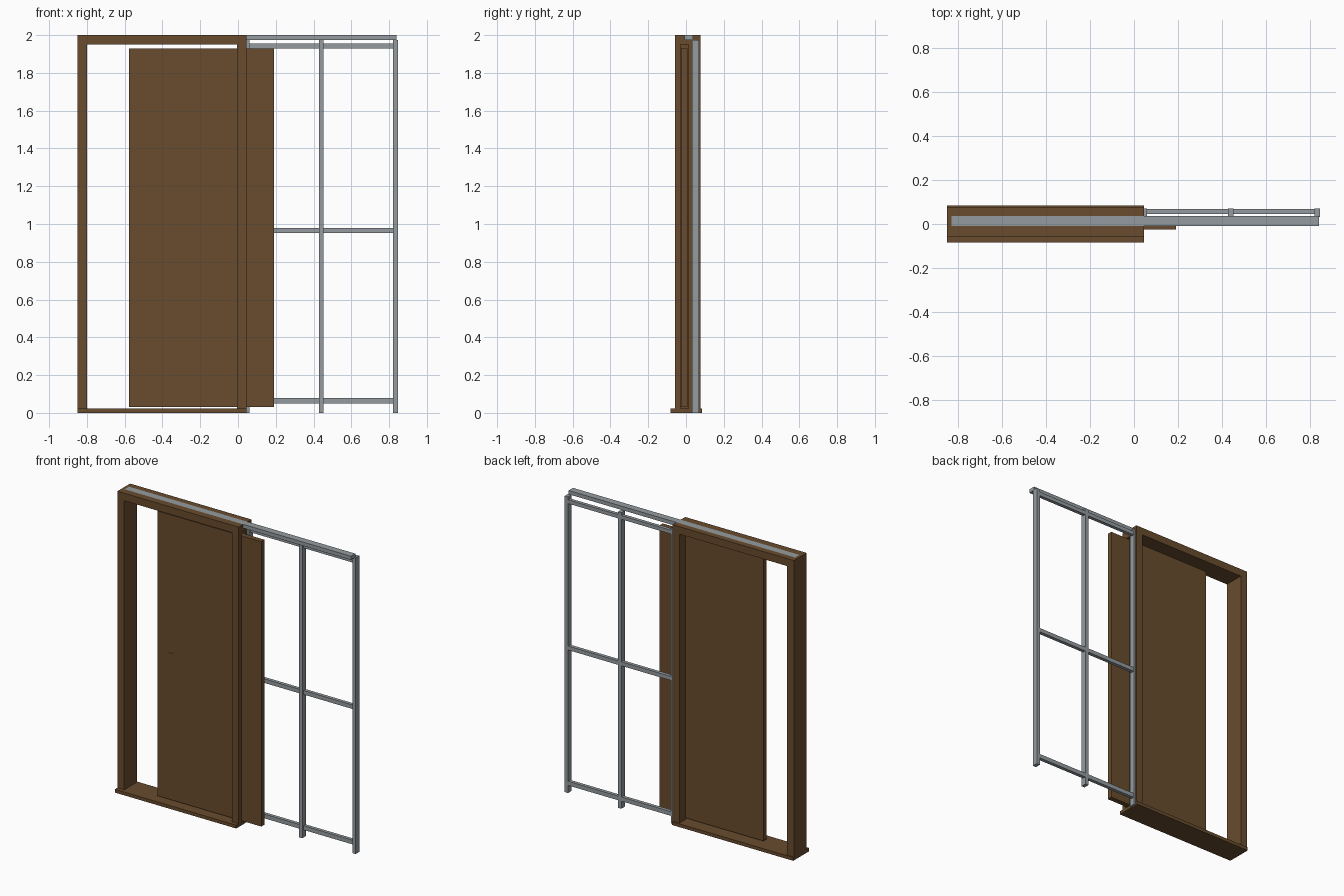
import bpy
import bmesh

cube = bpy.data.objects.get("Cube")
if cube:
    bpy.data.objects.remove(cube, do_unlink=True)


def material(name, rgb):
    m = bpy.data.materials.new(name)
    m.use_nodes = True
    m.diffuse_color = (*rgb, 1)
    m.node_tree.nodes["Principled BSDF"].inputs["Base Color"].default_value = (*rgb, 1)
    return m


wood = material("brown wood", (0.14, 0.072, 0.027))
steel = material("galvanised grey", (0.30, 0.33, 0.35))


def boxes(name, mat, *extents):
    """One object made of boxes, each given as x, y and z ranges."""
    bm = bmesh.new()
    for ranges in extents:
        verts = bmesh.ops.create_cube(bm, size=1)["verts"]
        for v in verts:
            for i, (lo, hi) in enumerate(ranges):
                v.co[i] = lo if v.co[i] < 0 else hi
    mesh = bpy.data.meshes.new(name)
    bm.to_mesh(mesh)
    bm.free()
    mesh.materials.append(mat)
    ob = bpy.data.objects.new(name, mesh)
    bpy.context.collection.objects.link(ob)
    return ob


# Door frame: x limits, depth, and the slots for the track and the leaf
LEFT, RIGHT, JAMB = -0.85, 0.045, 0.05
FRONT, BACK = -0.057, 0.077
SILL, HEAD, TOP = 0.022, 1.95, 2.0
TRACK_Y = (-0.009, 0.037)
TRACK_Z = (1.975, TOP)
POST_Y = (0.032, 0.07)
span = (LEFT, RIGHT)

boxes("sill", wood, (span, (-0.083, 0.084), (0, SILL)))
boxes("closing_jamb", wood, ((LEFT, LEFT + JAMB), (FRONT, BACK), (SILL, HEAD)))
boxes("pocket_jamb", wood,
      *[((RIGHT - JAMB, RIGHT), y, (SILL, HEAD))
        for y in ((FRONT, -0.03), (0.012, BACK))])
boxes("head", wood,
      (span, (FRONT, TRACK_Y[0]), (HEAD, TOP)),
      (span, (TRACK_Y[1], BACK), (HEAD, TOP)),
      (span, TRACK_Y, (HEAD, TRACK_Z[0])),
      ((LEFT, -0.83), TRACK_Y, TRACK_Z))

# Sliding leaf with a slim pull on its front
boxes("door_leaf", wood, ((-0.577, 0.19), (-0.026, 0.008), (0.03, 1.93)))
boxes("door_pull", wood,
      ((-0.49, -0.46), (-0.029, -0.026), (1.004, 1.009)),
      ((-0.465, -0.46), (-0.029, -0.026), (0.9, 1.009)))

# Pocket framework
boxes("track", steel, ((-0.83, 0.84), TRACK_Y, TRACK_Z))
for name, x in (("inner_post", (RIGHT, 0.06)),
                ("middle_post", (0.428, 0.452)),
                ("end_post", (0.821, 0.846))):
    boxes(name, steel, (x, POST_Y, (0, 1.975)))
for name, z in (("bottom_rail", (0.05, 0.078)),
                ("middle_rail", (0.953, 0.98)),
                ("top_rail", (1.93, 1.955))):
    boxes(name, steel, ((0.06, 0.821), (0.046, 0.069), z))
